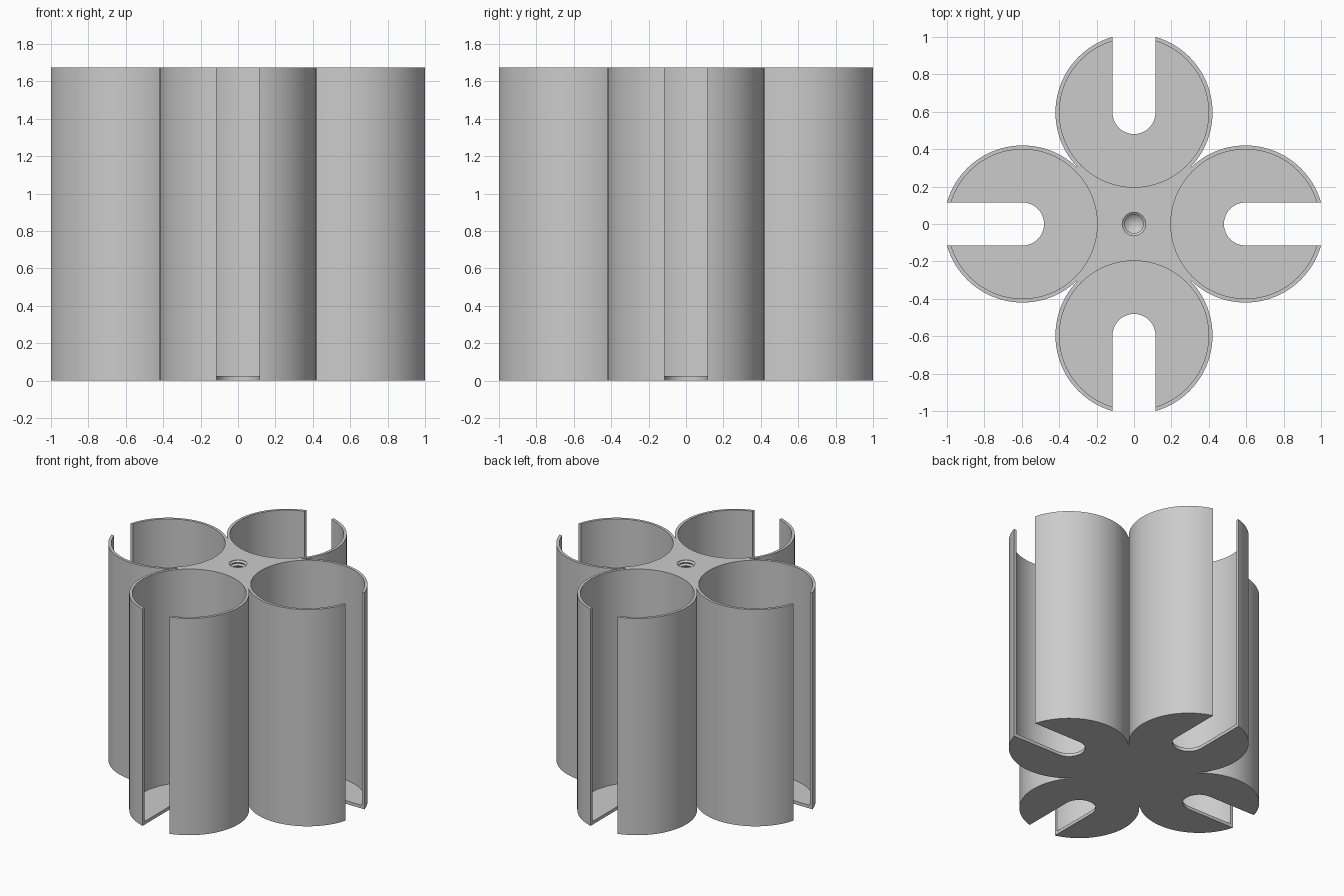
import bpy, bmesh
from math import pi, cos, sin, radians
from mathutils import Vector, Matrix

if "Cube" in bpy.data.objects:
    bpy.data.objects.remove(bpy.data.objects["Cube"])

HEIGHT, FLOOR = 1.675, 0.025
REACH, OUTER, INNER, SLOT = 0.596, 0.42, 0.399, 0.115
TURNS = [i * pi / 2 for i in range(4)]

grey = bpy.data.materials.new("plain grey")
grey.use_nodes = True
colour = (0.6, 0.6, 0.6, 1)
grey.diffuse_color = colour
grey.node_tree.nodes["Principled BSDF"].inputs["Base Color"].default_value = colour


def add_object(name, bm):
    bmesh.ops.recalc_face_normals(bm, faces=bm.faces)
    mesh = bpy.data.meshes.new(name)
    bm.to_mesh(mesh)
    bm.free()
    mesh.materials.append(grey)
    obj = bpy.data.objects.new(name, mesh)
    bpy.context.collection.objects.link(obj)
    return obj


def arc(x, radius, start, end, steps):
    angles = [start + (end - start) * i / steps for i in range(steps + 1)]
    return [(x + radius * cos(a), radius * sin(a)) for a in angles]


def prism(name, outline, z0, z1, turn=0):
    bm = bmesh.new()
    base = bm.faces.new([bm.verts.new((x, y, z0)) for x, y in outline])
    top = bmesh.ops.extrude_face_region(bm, geom=[base])["geom"]
    verts = [v for v in top if isinstance(v, bmesh.types.BMVert)]
    bmesh.ops.translate(bm, verts=verts, vec=(0, 0, z1 - z0))
    bmesh.ops.rotate(bm, verts=bm.verts, matrix=Matrix.Rotation(turn, 3, "Z"))
    return add_object(name, bm)


def lathe(name, profile, steps):
    bm = bmesh.new()
    verts = [bm.verts.new((r, 0, z)) for r, z in profile]
    edges = [bm.edges.new(pair) for pair in zip(verts, verts[1:])]
    bmesh.ops.spin(bm, geom=verts + edges, cent=(0, 0, 0), axis=(0, 0, 1),
                   angle=2 * pi, steps=steps)
    bmesh.ops.remove_doubles(bm, verts=bm.verts, dist=0.0001)
    return add_object(name, bm)


def combine(target, tool, operation):
    mod = target.modifiers.new("combine", "BOOLEAN")
    mod.operation, mod.solver, mod.object = operation, "EXACT", tool
    bpy.context.view_layer.update()
    graph = bpy.context.evaluated_depsgraph_get()
    result = bpy.data.meshes.new_from_object(target.evaluated_get(graph))
    target.modifiers.clear()
    target.data = result
    bpy.data.objects.remove(tool)


# Solid core joined to four round columns
half = 0.305
body = prism("four_tube_holder",
             [(-half, -half), (half, -half), (half, half), (-half, half)], 0, HEIGHT)
column = arc(REACH, OUTER, 0, 2 * pi, 96)[:-1]
for turn in TURNS:
    combine(body, prism("column", column, 0, HEIGHT, turn), "UNION")

# Round pockets open at the top
pocket = arc(REACH, INNER, 0, 2 * pi, 96)[:-1]
for turn in TURNS:
    combine(body, prism("pocket_cutter", pocket, FLOOR, HEIGHT + 0.2, turn), "DIFFERENCE")

# Round-ended slots through the outer walls and floors
slot = arc(REACH, SLOT, pi / 2, 3 * pi / 2, 24) + [(1.2, -SLOT), (1.2, SLOT)]
for turn in TURNS:
    combine(body, prism("slot_cutter", slot, -0.1, HEIGHT + 0.2, turn), "DIFFERENCE")

# Ridged blind hole with a pointed end
pitch, ridges = 0.026, 14
profile = [(0, HEIGHT + 0.05), (0.063, HEIGHT + 0.05)]
for i in range(ridges):
    z = HEIGHT - i * pitch
    profile += [(0.063, z - 0.003), (0.05, z - pitch / 2)]
profile.append((0, HEIGHT - ridges * pitch - 0.03))
combine(body, lathe("hole_cutter", profile, 32), "DIFFERENCE")

# Smooth round walls with crisp rims
bpy.ops.object.select_all(action="DESELECT")
body.select_set(True)
bpy.context.view_layer.objects.active = body
bpy.ops.object.shade_smooth_by_angle(angle=radians(30))
